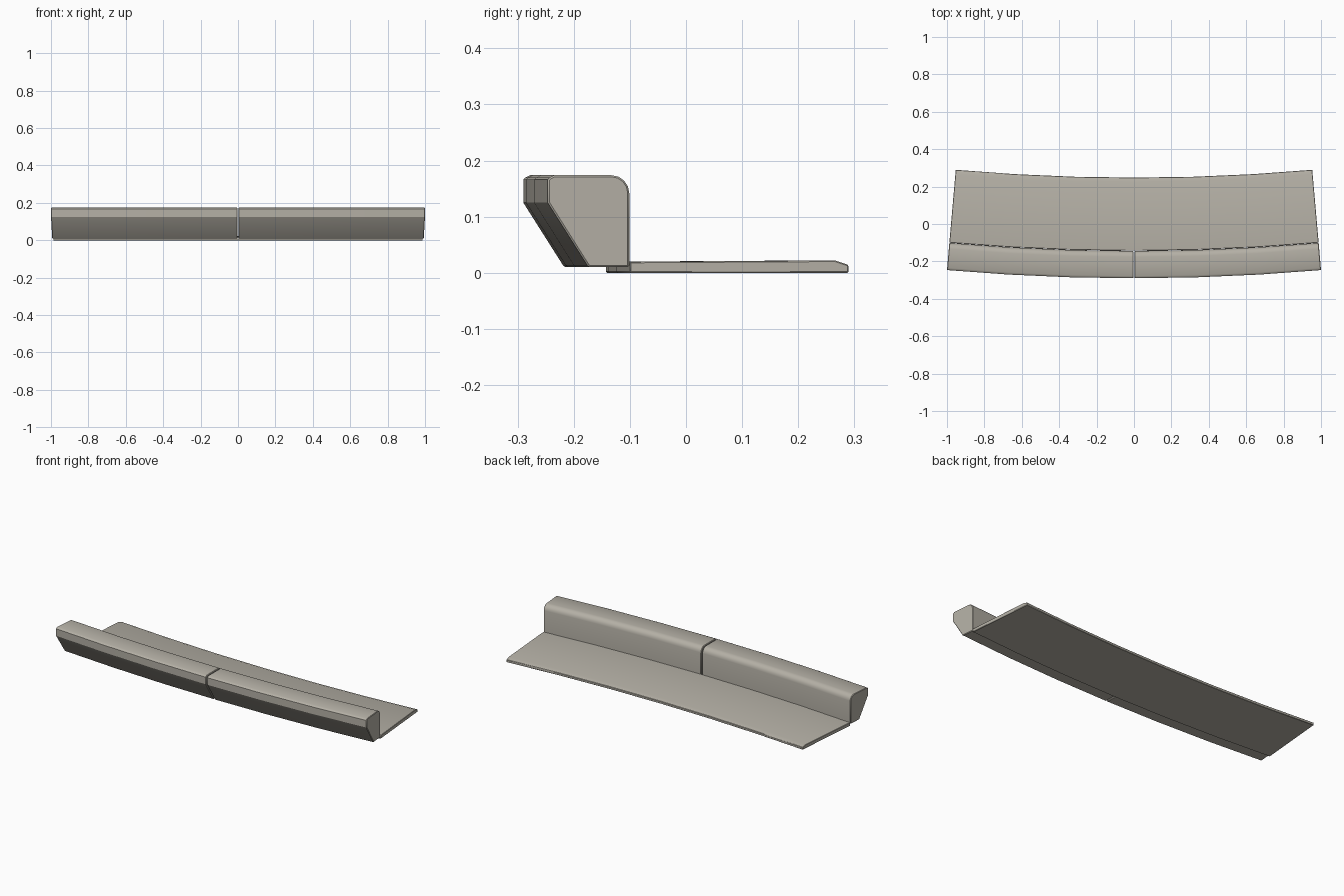
import bpy, bmesh
from math import sin, cos, radians

if "Cube" in bpy.data.objects:
    bpy.data.objects.remove(bpy.data.objects["Cube"])

R = 1 / sin(radians(5))      # outer radius of the curved run
CY = R - 0.29                # centre of curvature (on +y)
STEPS = 3                    # facets per five-degree block

# Warm grey concrete
concrete = bpy.data.materials.new("concrete")
concrete.diffuse_color = (0.46, 0.435, 0.38, 1)
concrete.use_nodes = True
concrete.node_tree.nodes["Principled BSDF"].inputs["Base Color"].default_value = concrete.diffuse_color


def sweep(name, profile, a0, a1, steps, bevel):
    """Sweep a (depth from front, z) profile round the arc between two angles."""
    bm = bmesh.new()
    rings = []
    for i in range(steps + 1):
        a = a0 + (a1 - a0) * i / steps
        rings.append([bm.verts.new(((R - d) * sin(a), CY - (R - d) * cos(a), z))
                      for d, z in profile])
    n = len(profile)
    for p, q in zip(rings, rings[1:]):
        for j in range(n):
            k = (j + 1) % n
            bm.faces.new((p[j], p[k], q[k], q[j]))
    bm.faces.new(rings[0])
    bm.faces.new(rings[-1][::-1])
    bmesh.ops.recalc_face_normals(bm, faces=bm.faces)
    mesh = bpy.data.meshes.new(name)
    bm.to_mesh(mesh)
    bm.free()
    mesh.materials.append(concrete)
    ob = bpy.data.objects.new(name, mesh)
    bpy.context.collection.objects.link(ob)
    mod = ob.modifiers.new("edge_bevel", 'BEVEL')
    mod.width = bevel
    mod.segments = 1
    mod.limit_method = 'ANGLE'
    mod.angle_limit = radians(62)
    bpy.ops.object.select_all(action='DESELECT')
    ob.select_set(True)
    bpy.context.view_layer.objects.active = ob
    bpy.ops.object.shade_smooth_by_angle(angle=radians(30))
    return ob


def arc(cx, cz, r, start, end, n):
    """Points along a circular corner, angles in degrees."""
    return [(cx + r * cos(radians(start + (end - start) * i / n)),
             cz + r * sin(radians(start + (end - start) * i / n))) for i in range(n + 1)]


# Kerb section: sloping front, eased top edges, upright back
kerb = [(0.071, 0.013), (0.0, 0.125), (0.0, 0.166), (0.004, 0.170), (0.012, 0.174)]
kerb += arc(0.114, 0.142, 0.032, 90, 0, 4)
kerb += [(0.146, 0.010), (0.075, 0.010)]

# Two kerb blocks with a narrow joint between them
end, gap = radians(5), 0.003 / R
sweep("kerb_block_right", kerb, gap, end, STEPS, 0.003)
sweep("kerb_block_left", kerb, -end, -gap, STEPS, 0.003)

# Thin gutter slab behind the kerb, with a chamfered back edge
slab = [(0.147, 0.0), (0.147, 0.019), (0.175, 0.020), (0.514, 0.022),
        (0.538, 0.014), (0.538, 0.0)]
sweep("gutter_slab", slab, -end, end, STEPS * 2, 0.002)
